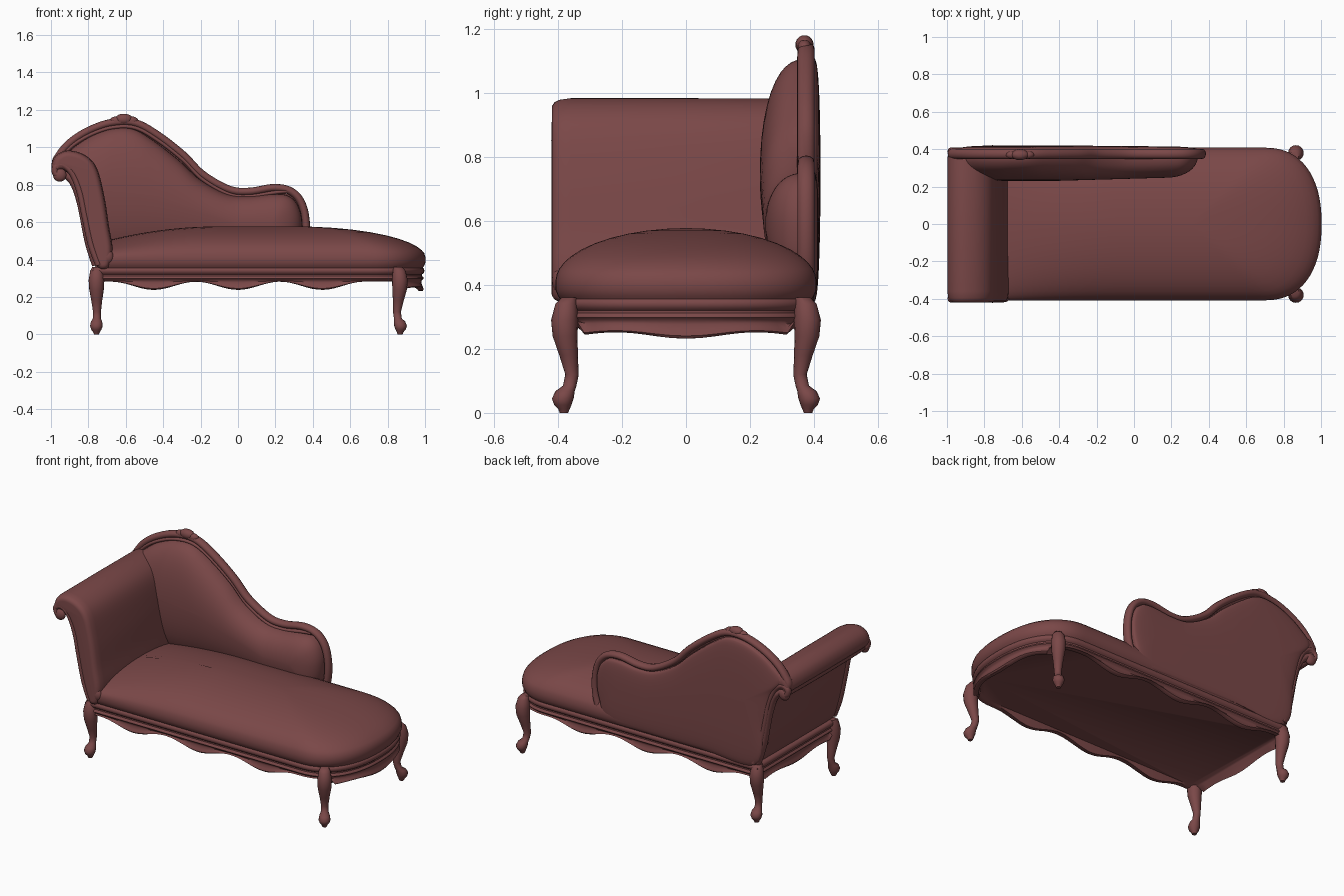
import bpy, bmesh, math
from mathutils import Vector

if "Cube" in bpy.data.objects:
    bpy.data.objects.remove(bpy.data.objects["Cube"])

mat = bpy.data.materials.new("red brown upholstery")
mat.diffuse_color = (0.195, 0.064, 0.064, 1)
mat.use_nodes = True
mat.node_tree.nodes["Principled BSDF"].inputs["Base Color"].default_value = mat.diffuse_color


def build(name, rings, cap_start=True, cap_end=True, angle=50):
    """Loft closed rings of 3D points into a smooth mesh."""
    bm = bmesh.new()
    vs = [[bm.verts.new(p) for p in r] for r in rings]
    n = len(rings[0])
    for a, b in zip(vs, vs[1:]):
        for i in range(n):
            bm.faces.new((a[i], a[(i + 1) % n], b[(i + 1) % n], b[i]))
    if cap_start:
        bm.faces.new(vs[0])
    if cap_end:
        bm.faces.new(vs[-1])
    bmesh.ops.remove_doubles(bm, verts=bm.verts, dist=0.0003)
    bmesh.ops.recalc_face_normals(bm, faces=bm.faces)
    me = bpy.data.meshes.new(name)
    bm.to_mesh(me)
    bm.free()
    me.materials.append(mat)
    me.polygons.foreach_set("use_smooth", [True] * len(me.polygons))
    me.set_sharp_from_angle(angle=math.radians(angle))
    ob = bpy.data.objects.new(name, me)
    bpy.context.collection.objects.link(ob)
    return ob


def spline(pts, closed=False, n=6):
    """Catmull-Rom curve through 2D points."""
    P = [Vector(p) for p in pts]
    m = len(P)
    get = (lambda i: P[i % m]) if closed else (lambda i: P[max(0, min(m - 1, i))])
    out = []
    for i in range(m if closed else m - 1):
        a, b, c, d = (get(i + k) for k in (-1, 0, 1, 2))
        for j in range(n):
            t = j / n
            out.append(0.5 * (2 * b + (c - a) * t + (2 * a - 5 * b + 4 * c - d) * t * t
                              + (3 * b - a - 3 * c + d) * t ** 3))
    if not closed:
        out.append(P[-1])
    return out


def tube(name, path, y, r, ry, sides=12):
    """Elliptical tube along a path in an xz plane."""
    rings = []
    for i, p in enumerate(path):
        d = (path[min(i + 1, len(path) - 1)] - path[max(i - 1, 0)]).normalized()
        rings.append([(p.x - d.y * r * math.cos(a), y + ry * math.sin(a), p.y + d.x * r * math.cos(a))
                      for a in (2 * math.pi * k / sides for k in range(sides))])
    return build(name, rings)


def ball(name, loc, size):
    rings = []
    for k in range(1, 10):
        f = math.pi * k / 10
        rings.append([(loc[0] + size[0] * math.sin(f) * math.cos(a), loc[1] + size[1] * math.sin(f) * math.sin(a),
                       loc[2] + size[2] * math.cos(f)) for a in (math.pi * j / 8 for j in range(16))])
    return build(name, rings)


def outline(off, left=-0.77):
    """Plan of the seat: square at the head, rounded at the foot."""
    A, B, L, pts = 0.29 + off, 0.395 + off, left - off, []
    for k in range(33):
        a = math.pi * (k / 32 - 0.5)
        c, s = max(0, math.cos(a)), math.sin(a)
        pts.append((0.7 + A * c ** 0.87, math.copysign(B * abs(s) ** 0.87, s)))
    pts += [(0.7 + (L - 0.7) * k / 48, B) for k in range(1, 49)]
    pts += [(L, B - 2 * B * k / 20) for k in range(1, 21)]
    pts += [(L + (0.7 - L) * k / 48, -B) for k in range(1, 48)]
    return pts


STEPS = [0, 0.01, 0.03, 0.07, 0.12, 0.2, 0.3, 0.42, 0.56, 0.7, 0.85, 0.97]
dome = lambda t: math.sqrt(max(0, 1 - (1 - t) ** 2))
clamp = lambda v, a, b: max(a, min(b, v))

# Seat cushion, domed and falling towards both ends
edge = outline(0.013, -0.73)
rings = [[(x, y, 0.345) for x, y in outline(-0.01, -0.75)], [(x, y, 0.365) for x, y in outline(0.005, -0.74)],
         [(x, y, 0.385) for x, y in edge]]
for t in STEPS:
    ring = []
    for x, y in edge:
        px = x + (clamp(x, -0.69, 0.3) - x) * t
        fall = 1 - 0.45 * (clamp(-0.1 - px, 0, 1) / 0.6) ** 2
        ring.append((px, y * (1 - t), 0.41 + 0.167 * dome(t) * fall))
    rings.append(ring)
build("seat_cushion", rings)


# Moulded rail with scalloped apron
def scallop(x, y):
    if (x > 0.8 or x < -0.75) and abs(y) < 0.33:
        return 0.242 - 0.01 * math.cos(2 * math.pi * y / 0.44)
    return 0.26 - 0.022 * math.cos(2 * math.pi * clamp(x, -0.675, 0.675) / 0.45)


section = [(-0.03, 0.362, 0), (-0.008, 0.36, 0), (0.004, 0.352, 0), (0.007, 0.34, 0), (0.003, 0.328, 0),
           (-0.007, 0.32, 0), (-0.007, 0.312, 0), (0.002, 0.306, 0), (0.003, 0.298, 0), (-0.007, 0.29, 0),
           (-0.01, 0.287, 0.2), (-0.003, 0.287, 0.55), (0.003, 0.287, 0.85), (-0.003, 0.287, 1),
           (-0.025, 0.287, 1), (-0.032, 0.29, 0)]
build("rail_and_apron", [[(x, y, z + (scallop(x, y) - z) * k) for x, y in outline(o)] for o, z, k in section])

# Cabriole legs
LEG = [(0.36, -0.01, 0.024), (0.34, 0, 0.034), (0.29, 0.006, 0.042), (0.24, 0.004, 0.039), (0.18, -0.008, 0.029),
       (0.12, -0.02, 0.021), (0.085, -0.012, 0.021), (0.068, 0.004, 0.03), (0.045, 0.012, 0.034),
       (0.025, 0.012, 0.027), (0.012, 0.008, 0.018), (0, 0.008, 0.013)]
for name, x, sx in (("head", -0.756, -0.1), ("foot", 0.862, 0.6)):
    for side, sy in (("front", -1), ("rear", 1)):
        build(f"{name}_{side}_leg", [[(x + sx * o + r * math.cos(a), sy * (0.374 + 0.9 * o) + r * math.sin(a), z)
                                      for a in (math.pi * k / 8 for k in range(16))] for z, o, r in LEG])

# Rolled head rest
prof = spline([(-0.75, 0.355), (-0.795, 0.48), (-0.83, 0.64), (-0.855, 0.76), (-0.895, 0.85), (-0.94, 0.875),
               (-0.975, 0.865), (-0.998, 0.9), (-0.975, 0.955), (-0.91, 0.983), (-0.82, 0.96), (-0.755, 0.89),
               (-0.715, 0.74), (-0.69, 0.58), (-0.67, 0.45), (-0.69, 0.355)], True, 5)


def inset(d):
    n, out = len(prof), []
    for i, p in enumerate(prof):
        t = (prof[(i + 1) % n] - prof[i - 1]).normalized()
        out.append((p.x + t.y * d, p.y - t.x * d))
    return out


rings = []
for y, d in ((-0.419, 0.034), (-0.418, 0.024), (-0.411, 0.013), (-0.395, 0.005), (-0.36, 0), (0, 0), (0.36, 0.002),
             (0.395, 0.008), (0.405, 0.02)):
    rings.append([(x, y, z) for x, z in inset(d)])
build("head_rest", rings)

# Carved edge and scroll at each end of the head rest
rim = spline([(-0.745, 0.37), (-0.785, 0.48), (-0.82, 0.64), (-0.845, 0.76), (-0.885, 0.86), (-0.935, 0.905),
              (-0.975, 0.895), (-0.975, 0.86), (-0.95, 0.85)])
for side, y in (("front", -0.399), ("rear", 0.388)):
    tube(f"head_rest_{side}_edge", rim, y, 0.018, 0.021)
    ball(f"head_rest_{side}_scroll", (-0.953, y, 0.852), (0.036, 0.022, 0.036))
ball("head_rest_front_base", (-0.7, -0.399, 0.415), (0.034, 0.02, 0.038))
tube("head_rest_roll_bead", [Vector((-0.955, 0.86)) + Vector((0.022 * math.cos(a), 0.022 * math.sin(a)))
                            for a in (math.pi * k / 6 for k in range(13))], 0, 0.006, 0.385)

# Carved frame of the back
crest = [(-0.972, 0.9), (-0.95, 0.965), (-0.885, 1.035), (-0.785, 1.095), (-0.67, 1.132), (-0.55, 1.13),
         (-0.43, 1.065), (-0.295, 0.96), (-0.19, 0.855), (-0.05, 0.775), (0.06, 0.763), (0.19, 0.783),
         (0.28, 0.766), (0.338, 0.705), (0.363, 0.6)]
path = [(-0.76, 0.37), (-0.8, 0.5), (-0.84, 0.7), (-0.885, 0.82)] + crest + [(0.355, 0.48), (0.31, 0.37)]
tube("back_frame", spline(path), 0.375, 0.021, 0.027)
bead = [(x, z - 0.026) for x, z in crest[1:12]] + [(0.26, 0.765)]
tube("back_frame_bead", spline(bead), 0.364, 0.011, 0.017)

# Crest ornament
for i, (x, z, r) in enumerate([(-0.61, 1.15, 0.03), (-0.65, 1.142, 0.023), (-0.57, 1.142, 0.023)]):
    ball(f"crest_ornament_{i}", (x, 0.37, z), (r * 1.6, r * 0.95, r))


# Padded front and flat rear panel of the back
def pad(name, pts, y0, depth, power):
    shape, rings = spline(pts, True), []
    for t in STEPS:
        ring = []
        for p in shape:
            cx = clamp(p.x, -0.7, 0.18)
            q = Vector((cx, 0.76 - 0.17 * clamp((cx + 0.5) / 0.5, 0, 1)))
            v = p.lerp(q, t)
            ring.append((v.x, y0 + depth * (1 - 0.2 * clamp(v.x + 0.4, 0, 1)) * dome(t) ** power, v.y))
        rings.append(ring)
    build(name, rings)


front = [(-0.76, 0.42), (-0.82, 0.62), (-0.87, 0.82), (-0.94, 0.93), (-0.865, 1.01), (-0.775, 1.065),
         (-0.67, 1.1), (-0.56, 1.098), (-0.45, 1.035), (-0.315, 0.93), (-0.2, 0.825), (-0.06, 0.75), (0.06, 0.738),
         (0.19, 0.75), (0.27, 0.74), (0.32, 0.69), (0.342, 0.6), (0.325, 0.48), (0.26, 0.43), (0, 0.42), (-0.4, 0.42)]
pad("back_front_padding", front, 0.375, -0.144, 0.8)
rear = [(x, z - 0.06 if z < 0.44 else z + 0.008) for x, z in front]
pad("back_rear_panel", rear, 0.375, 0.045, 0.3)
